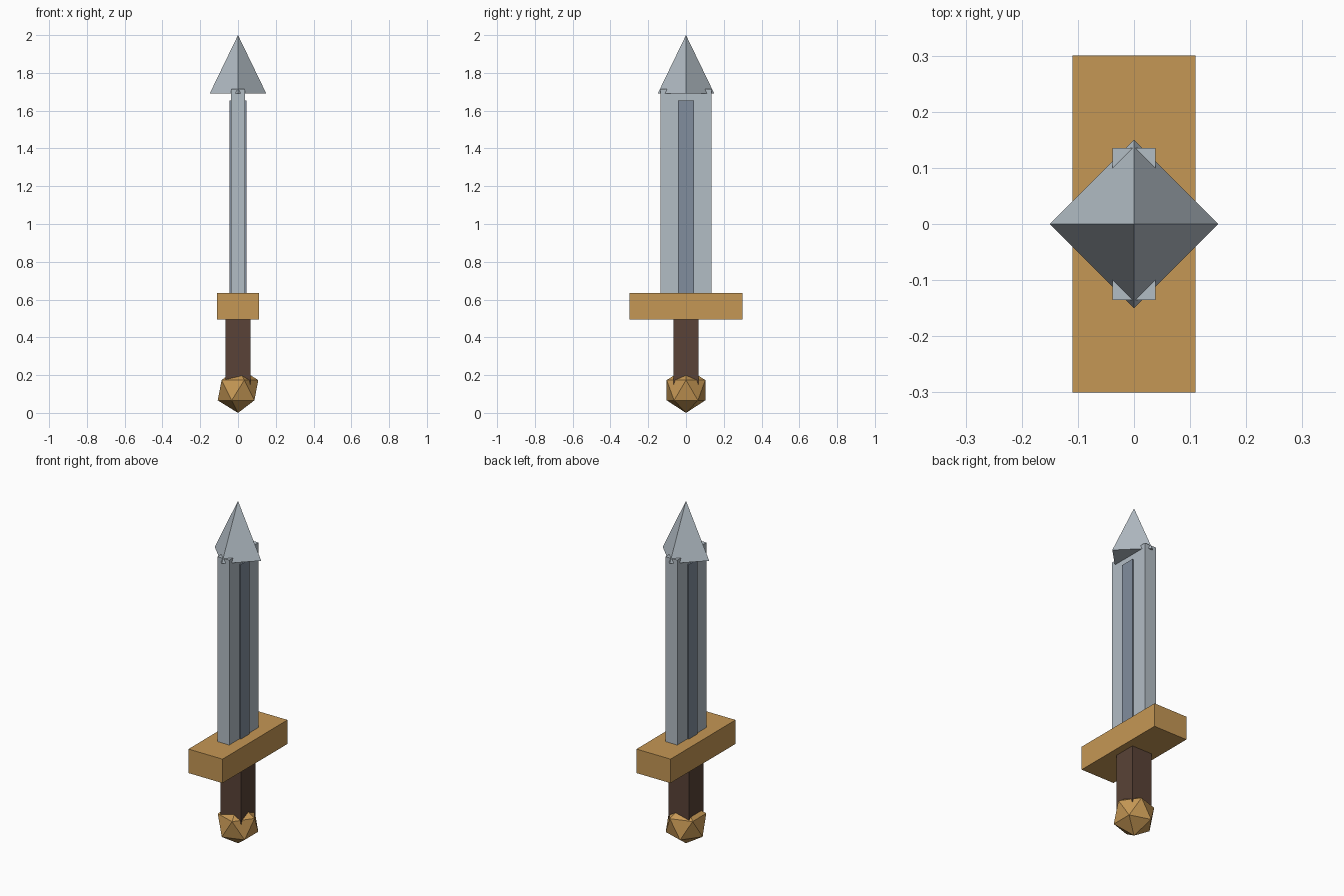
import bpy

if "Cube" in bpy.data.objects:
    bpy.data.objects.remove(bpy.data.objects["Cube"])


def material(name, rgb):
    m = bpy.data.materials.new(name)
    m.diffuse_color = (*rgb, 1)
    m.use_nodes = True
    m.node_tree.nodes["Principled BSDF"].inputs["Base Color"].default_value = m.diffuse_color
    return m


steel = material("steel", (0.45, 0.51, 0.56))
dark_steel = material("dark_steel", (0.22, 0.27, 0.34))
brass = material("brass", (0.56, 0.31, 0.09))
leather = material("leather", (0.10, 0.055, 0.038))


def finish(name, mat):
    ob = bpy.context.object
    ob.name = ob.data.name = name
    ob.data.materials.append(mat)
    return ob


def box(name, half_x, half_y, z0, z1, mat):
    bpy.ops.mesh.primitive_cube_add(size=1, location=(0, 0, (z0 + z1) / 2))
    ob = finish(name, mat)
    ob.scale = (2 * half_x, 2 * half_y, z1 - z0)
    bpy.ops.object.transform_apply(location=False, rotation=False, scale=True)
    return ob


# Pommel: plain icosahedron resting on the ground
bpy.ops.mesh.primitive_ico_sphere_add(subdivisions=1, radius=0.12, location=(0, 0, 0.12))
finish("pommel", brass)

# Square grip and crossguard
box("grip", 0.066, 0.066, 0.12, 0.50, leather)
box("crossguard", 0.11, 0.30, 0.495, 0.635, brass)

# Blade with a raised dark strip on both flat sides
box("blade", 0.038, 0.135, 0.63, 1.715, steel)
box("blade_strip", 0.046, 0.042, 0.63, 1.655, dark_steel)

# Four-sided point
bpy.ops.mesh.primitive_cone_add(vertices=4, radius1=0.15, radius2=0, depth=0.31,
                                location=(0, 0, 1.845))
finish("blade_tip", steel)
